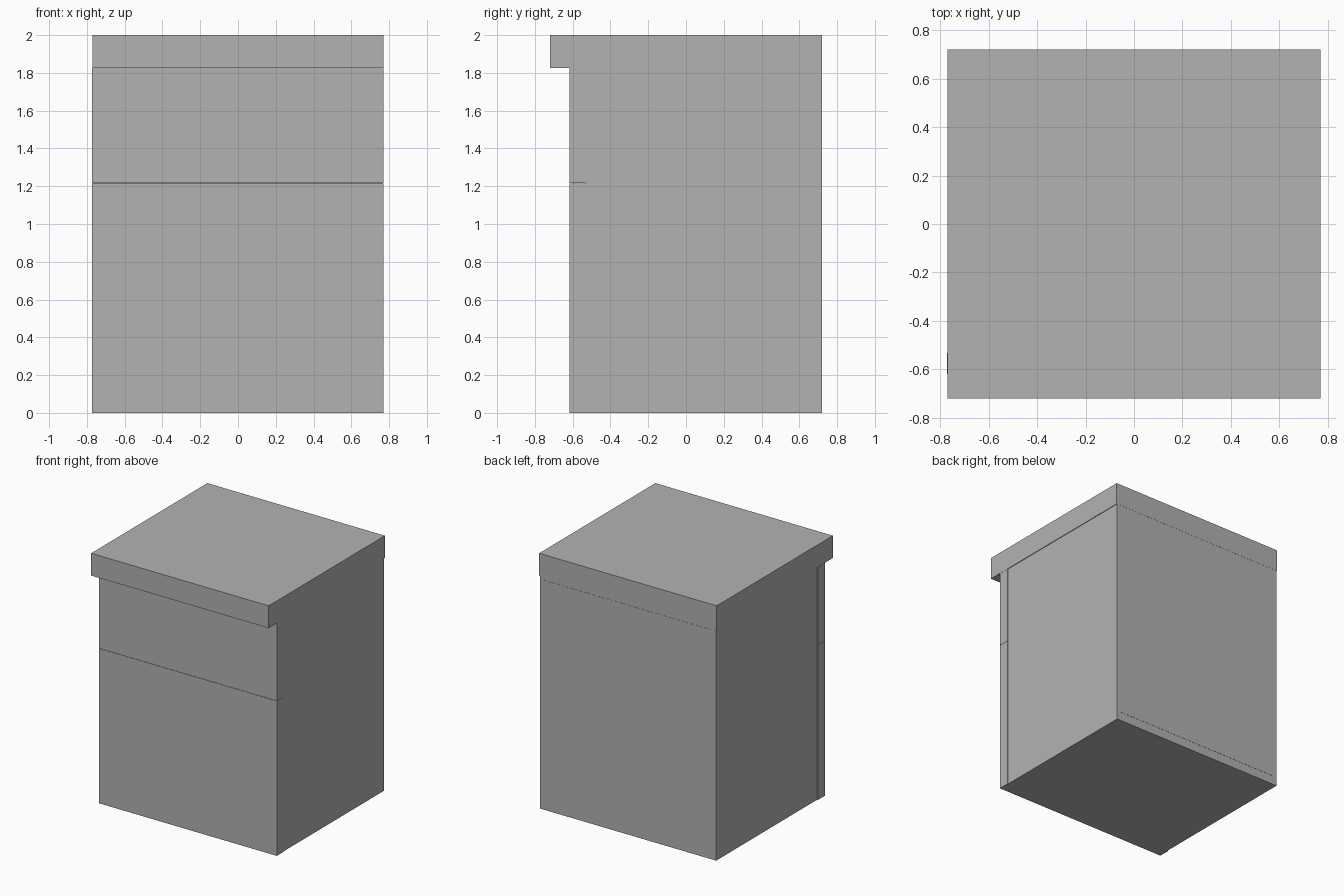
import bpy

if "Cube" in bpy.data.objects:
    bpy.data.objects.remove(bpy.data.objects["Cube"])

grey = bpy.data.materials.new("plain_grey")
grey.diffuse_color = (0.448, 0.448, 0.448, 1)
grey.use_nodes = True
grey.node_tree.nodes["Principled BSDF"].inputs["Base Color"].default_value = grey.diffuse_color


def box(name, x, y, z):
    """Flat-faced box spanning the given (low, high) ranges."""
    bpy.ops.mesh.primitive_cube_add(size=1)
    ob = bpy.context.object
    ob.name = name
    for v in ob.data.vertices:
        v.co = [r[0] if c < 0 else r[1] for c, r in zip(v.co, (x, y, z))]
    ob.data.materials.append(grey)
    return ob


COUNTER_Z = 1.825   # underside of worktop
SPLIT_Z = 1.215     # joint between door and drawer

# Worktop overhanging the front
box("worktop", (-0.77, 0.77), (-0.72, 0.72), (COUNTER_Z, 2.0))

# Carcass, sides set in very slightly
box("carcass", (-0.765, 0.765), (-0.533, 0.719), (0.0, COUNTER_Z))

# Door and drawer front, flush with each other
for name, z in (("door", (0.0, SPLIT_Z - 0.001)),
                ("drawer_front", (SPLIT_Z + 0.001, COUNTER_Z))):
    box(name, (-0.772, 0.769), (-0.618, -0.533), z)

# Thin back panel
box("back_panel", (-0.73, 0.73), (0.712, 0.7205), (0.07, 1.80))
